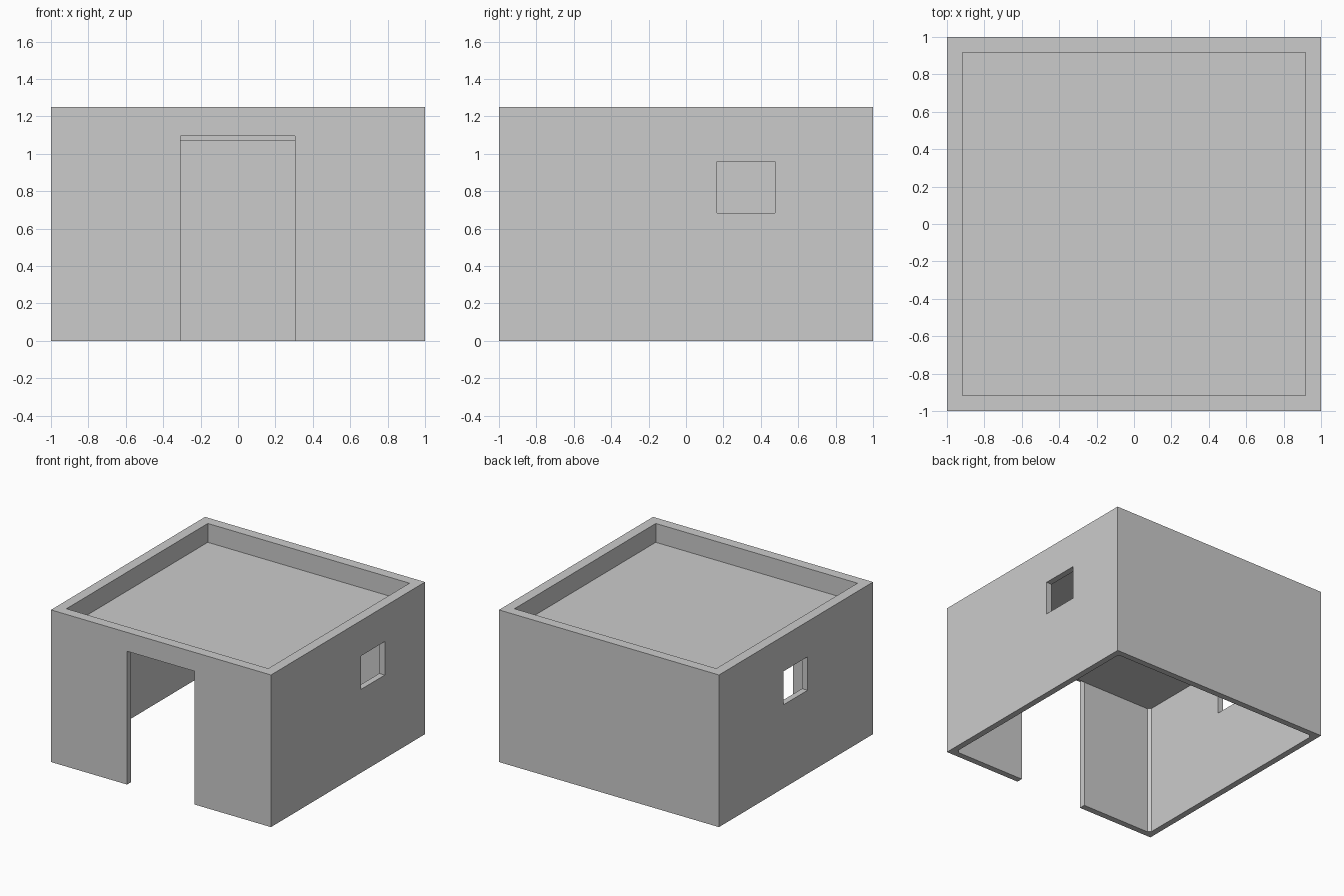
import bpy, bmesh
from mathutils import Vector

if "Cube" in bpy.data.objects:
    bpy.data.objects.remove(bpy.data.objects["Cube"])


def box(name, lo, hi, chamfer=0.0):
    """Box between two corners, optionally with chamfered vertical edges."""
    lo, hi = Vector(lo), Vector(hi)
    bm = bmesh.new()
    bmesh.ops.create_cube(bm, size=1)
    for v in bm.verts:
        v.co = Vector([(lo[i] + hi[i]) / 2 + v.co[i] * (hi[i] - lo[i]) for i in range(3)])
    if chamfer:
        uprights = [e for e in bm.edges
                    if abs(e.verts[0].co.z - e.verts[1].co.z) > 1e-4]
        bmesh.ops.bevel(bm, geom=uprights, offset=chamfer, segments=1, affect='EDGES')
    bmesh.ops.recalc_face_normals(bm, faces=bm.faces)
    mesh = bpy.data.meshes.new(name)
    bm.to_mesh(mesh)
    bm.free()
    obj = bpy.data.objects.new(name, mesh)
    bpy.context.collection.objects.link(obj)
    return obj


def cut(target, cutter):
    """Subtract the cutter, then remove it."""
    mod = target.modifiers.new(cutter.name, 'BOOLEAN')
    mod.operation = 'DIFFERENCE'
    mod.solver = 'EXACT'
    mod.object = cutter
    cutter.hide_render = True
    bpy.context.view_layer.objects.active = target
    bpy.ops.object.modifier_apply(modifier=mod.name)
    bpy.data.objects.remove(cutter)


# Main block of the house
house = box("house_walls", (-1, -1, 0), (1, 1, 1.25))

# Room open at the bottom, and recessed flat roof behind a parapet
room, parapet = 0.95, 0.917
cut(house, box("room", (-room, -room, -0.2), (room, room, 1.07), 0.022))
cut(house, box("roof_recess", (-parapet, -parapet, 1.095), (parapet, parapet, 1.5)))

# Front doorway
cut(house, box("doorway", (-0.308, -1.2, -0.3), (0.306, -0.949, 1.095)))

# Window in the right wall and window in the left wall
cut(house, box("right_window", (0.9, 0.167, 0.685), (1.2, 0.477, 0.96)))
cut(house, box("left_window", (-1.2, -0.15, 0.685), (-0.9, 0.165, 0.96)))
